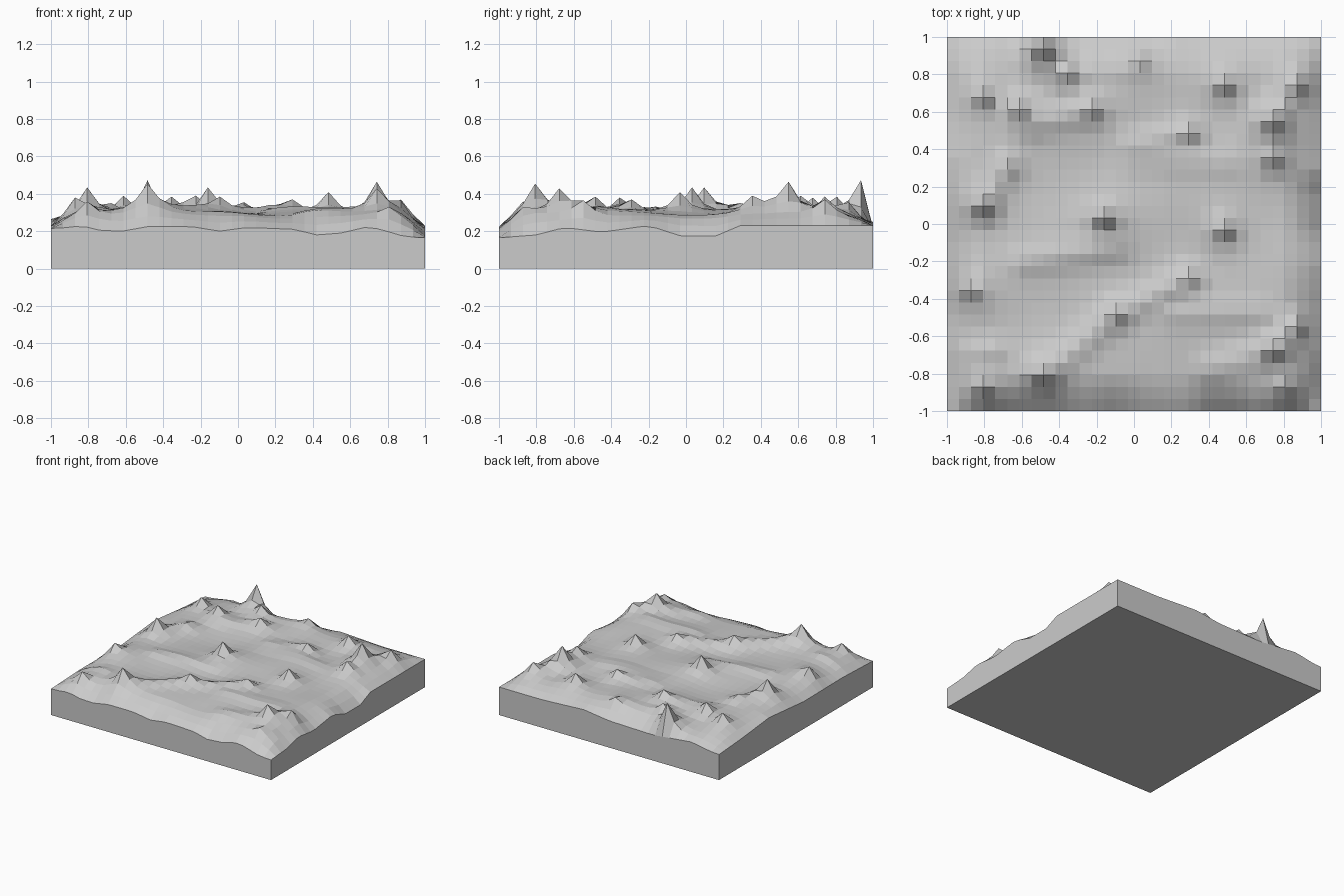
import bpy, bmesh
from math import sin, cos, exp, hypot

N = 31  # grid cells per side


def lerp_profile(pts, t):
    for (a, za), (b, zb) in zip(pts, pts[1:]):
        if t <= b + 1e-6:
            return za + (zb - za) * (t - a) / (b - a)
    return pts[-1][1]


# rim heights along the four sides
FRONT = [(-1, .215), (-.84, .23), (-.74, .205), (-.62, .2), (-.48, .225), (-.25, .225), (-.1, .2),
         (.05, .22), (.3, .21), (.42, .18), (.55, .19), (.7, .225), (.87, .18), (1, .165)]
RIGHT = [(-1, .165), (-.8, .18), (-.65, .22), (-.45, .195), (-.2, .23), (-.03, .175), (.16, .175),
         (.29, .23), (1, .23)]
BACK = [(-1, .21), (-.74, .245), (-.4, .21), (0, .22), (.23, .25), (.6, .23), (1, .23)]
LEFT = [(-1, .215), (-.6, .23), (-.1, .225), (.35, .265), (.7, .23), (1, .21)]

# peaks: x, y, summit height
PEAKS = [(-.484, .935, .475), (-.355, .806, .385), (-.806, .677, .38), (-.806, .097, .435),
         (-.484, -.806, .455), (-.806, -.871, .36), (-.613, .613, .39), (-.226, .613, .39),
         (.484, .742, .385), (.871, .742, .37), (.742, .548, .465), (.742, .355, .39),
         (.29, .484, .37), (-.161, .032, .435), (.484, -.032, .41), (-.871, -.355, .38),
         (.29, -.29, .37), (-.097, -.484, .385), (.871, -.548, .365), (.742, -.677, .43),
         (.806, -.871, .33), (.032, .871, .355), (-.677, .29, .35)]

# low ridges: x1, y1, x2, y2, added height
RIDGES = [(-.484, -.806, -.097, -.484, .035), (-.097, -.484, .29, -.29, .035),
          (-.6, -.2, -.1, -.13, .025), (.742, -.677, .871, -.548, .04), (.4, -.77, .742, -.677, .025),
          (.742, .355, .742, .548, .04), (.742, .548, .871, .742, .035), (-.226, .613, -.55, .53, .025),
          (0, .42, .29, .484, .03), (-.806, .097, -.677, .32, .035), (.2, -.47, .7, -.47, .02),
          (0, .35, .5, .33, .02), (-.484, .935, -.355, .806, .03), (-.2, .87, .032, .871, .025),
          (-1, -.7, -.75, -.68, .03)]


def seg_dist(x, y, x1, y1, x2, y2):
    dx, dy = x2 - x1, y2 - y1
    t = max(0, min(1, ((x - x1) * dx + (y - y1) * dy) / (dx * dx + dy * dy)))
    return hypot(x - x1 - t * dx, y - y1 - t * dy)


def ground(x, y):
    # rolling interior
    z = .3 + .008 * sin(5 * x + 3 * y) + .007 * sin(9 * y - 4 * x + 1) + .005 * cos(13 * x + 7 * y)
    z += max(r[4] * exp(-(seg_dist(x, y, *r[:4]) / .07) ** 2) for r in RIDGES)
    # fall away to the rim
    for d, w, prof, t in ((1 + y, .2, FRONT, x), (1 - x, .2, RIGHT, y),
                          (1 - y, .22, BACK, x), (1 + x, .2, LEFT, y)):
        if d < w:
            k = 1 - (1 - max(d, 0) / w) ** 1.6
            e = lerp_profile(prof, t)
            z = min(z, e + (z - e) * k)
    return z


def height(x, y):
    g = ground(x, y)
    if max(abs(x), abs(y)) > .999:
        return g
    add = 0
    for px, py, h in PEAKS:
        d = hypot(x - px, y - py)
        add = max(add, (h - ground(px, py)) * exp(-d / .06))
    return g + add


# terrain tile: faceted height field with skirt and flat underside
bm = bmesh.new()
bmesh.ops.create_grid(bm, x_segments=N, y_segments=N, size=1)
for v in bm.verts:
    v.co.z = height(v.co.x, v.co.y)
rim = [e for e in bm.edges if e.is_boundary]
low = bmesh.ops.extrude_edge_only(bm, edges=rim)["geom"]
for v in low:
    if isinstance(v, bmesh.types.BMVert):
        v.co.z = 0
bmesh.ops.contextual_create(bm, geom=[e for e in low if isinstance(e, bmesh.types.BMEdge)])
bmesh.ops.recalc_face_normals(bm, faces=bm.faces)
mesh = bpy.data.meshes.new("terrain_tile")
bm.to_mesh(mesh)
bm.free()
bpy.context.collection.objects.link(bpy.data.objects.new("terrain_tile", mesh))
